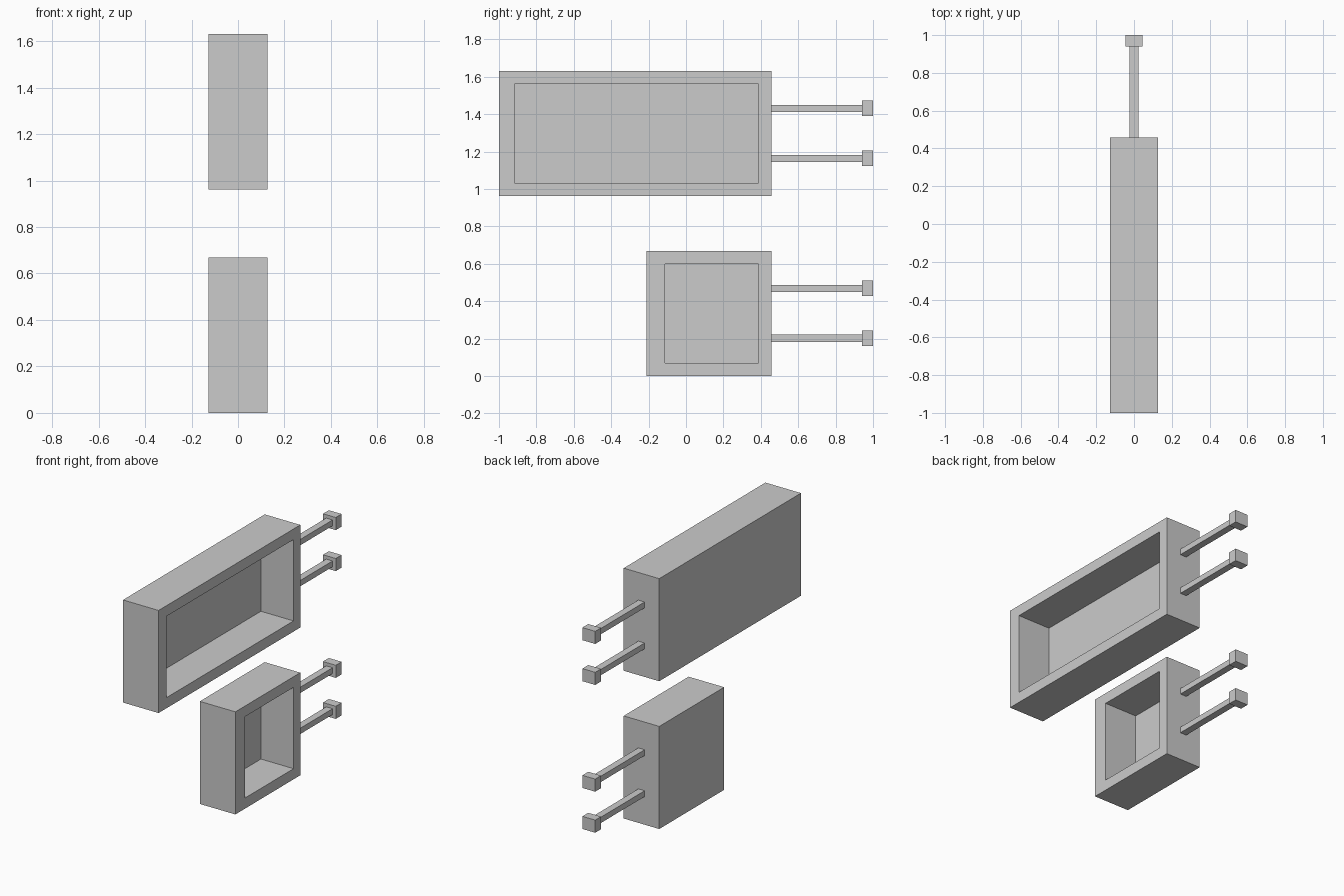
import bpy, bmesh
from mathutils import Vector

if "Cube" in bpy.data.objects:
    bpy.data.objects.remove(bpy.data.objects["Cube"])

HALF_X = 0.128      # half thickness of the trays
BACK_Y = 0.458      # shared end face the pegs leave from
HEIGHT = 0.668
DEPTH = 0.235       # recess depth


def make_object(name, bm):
    bmesh.ops.recalc_face_normals(bm, faces=bm.faces)
    mesh = bpy.data.meshes.new(name)
    bm.to_mesh(mesh)
    bm.free()
    bpy.context.collection.objects.link(bpy.data.objects.new(name, mesh))


def add_box(bm, lo, hi):
    lo, hi = Vector(lo), Vector(hi)
    verts = bmesh.ops.create_cube(bm, size=1)["verts"]
    bmesh.ops.scale(bm, vec=hi - lo, verts=verts)
    bmesh.ops.translate(bm, vec=(lo + hi) / 2, verts=verts)


def tray(name, front_y, z0, front_rim):
    """Box with a rectangular recess opening towards +x."""
    bm = bmesh.new()
    add_box(bm, (-HALF_X, front_y, z0), (HALF_X, BACK_Y, z0 + HEIGHT))
    face = max(bm.faces, key=lambda f: f.calc_center_median().x)
    bmesh.ops.inset_region(bm, faces=[face], thickness=0.098)
    for v in face.verts:
        if v.co.y < face.calc_center_median().y - 0.1:
            v.co.y = front_y + front_rim
    # sink the inner face to hollow the tray
    inner = bmesh.ops.extrude_discrete_faces(bm, faces=[face])["faces"][0]
    bmesh.ops.translate(bm, vec=(-DEPTH, 0, 0), verts=inner.verts)
    make_object(name, bm)


def peg(name, z):
    """Thin rod with a square head at its far end."""
    bm = bmesh.new()
    add_box(bm, (-0.023, BACK_Y, z - 0.019), (0.023, 0.94, z + 0.019))
    add_box(bm, (-0.046, 0.94, z - 0.041), (0.046, 1.0, z + 0.041))
    make_object(name, bm)


# Long tray above, square tray below, two pegs on each
for label, front_y, z0, rim in (("lower", -0.21, 0.0, 0.098),
                                ("upper", -1.0, 0.962, 0.082)):
    tray(label + "_tray", front_y, z0, rim)
    peg(label + "_peg_bottom", z0 + 0.202)
    peg(label + "_peg_top", z0 + 0.469)
